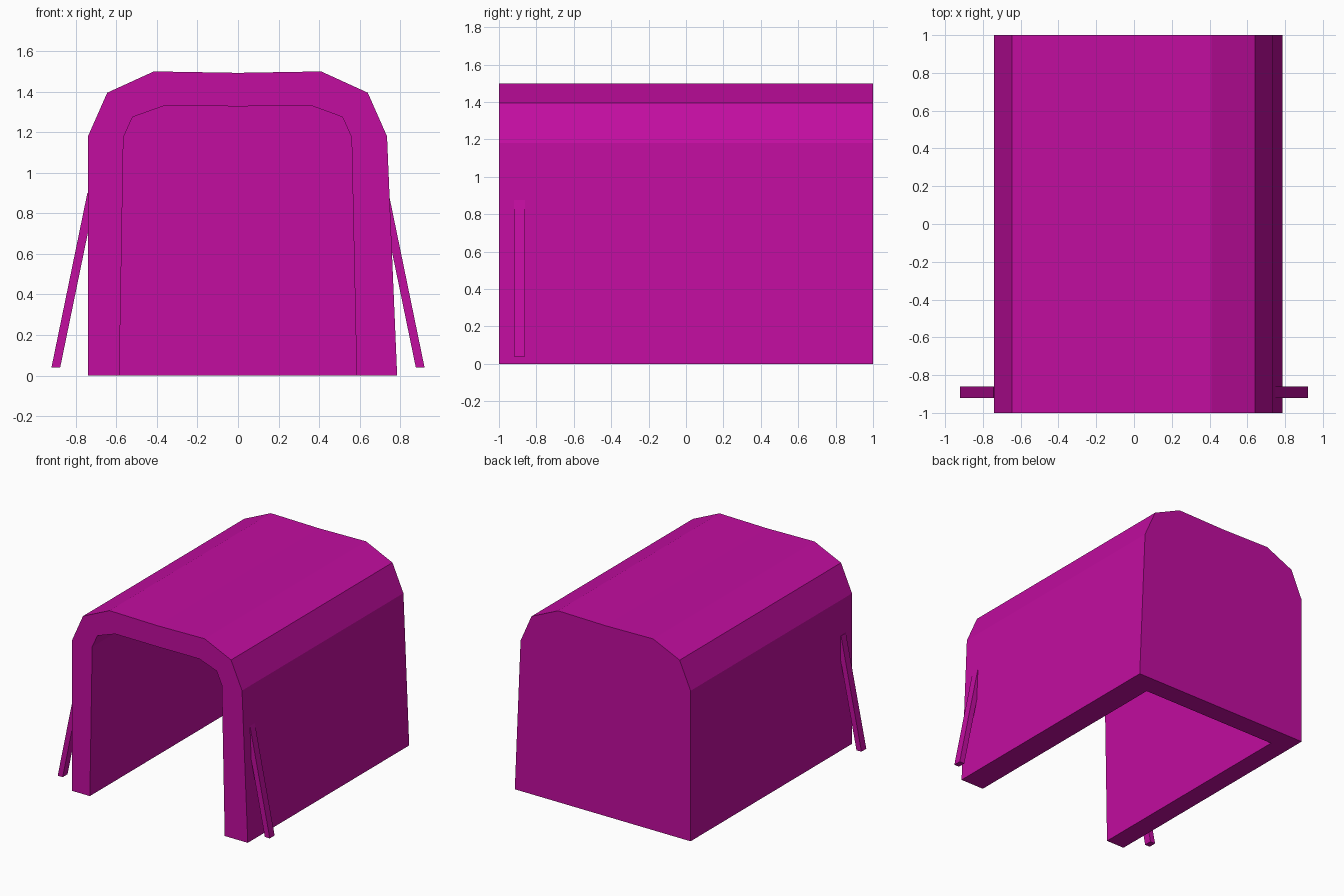
import bpy
import bmesh

if "Cube" in bpy.data.objects:
    bpy.data.objects.remove(bpy.data.objects["Cube"], do_unlink=True)

# One flat magenta for the whole shelter
magenta = bpy.data.materials.new("magenta")
magenta.use_nodes = True
colour = (0.54, 0.004, 0.35, 1)
magenta.diffuse_color = colour
magenta.node_tree.nodes["Principled BSDF"].inputs["Base Color"].default_value = colour


def finish(bm, name):
    bmesh.ops.recalc_face_normals(bm, faces=bm.faces)
    mesh = bpy.data.meshes.new(name)
    bm.to_mesh(mesh)
    bm.free()
    mesh.materials.append(magenta)
    obj = bpy.data.objects.new(name, mesh)
    bpy.context.collection.objects.link(obj)
    return obj


# Arch profiles in x and z, from one foot over the roof to the other
OUTER = [(-0.74, 0), (-0.74, 1.18), (-0.645, 1.395), (-0.415, 1.5), (0, 1.493),
         (0.41, 1.5), (0.64, 1.395), (0.735, 1.18), (0.785, 0)]
INNER = [(-0.585, 0), (-0.565, 1.175), (-0.52, 1.275), (-0.365, 1.33), (0, 1.328),
         (0.365, 1.33), (0.515, 1.275), (0.56, 1.175), (0.585, 0)]
FRONT, BACK, WALL = -1, 1, 0.16


def build_shell():
    bm = bmesh.new()

    def arch(profile, y):
        return [bm.verts.new((x, y, z)) for x, z in profile]

    outer_front, outer_back = arch(OUTER, FRONT), arch(OUTER, BACK)
    inner_front, inner_back = arch(INNER, FRONT), arch(INNER, BACK - WALL)

    # Outer skin, front rim and inner skin
    rows = [outer_back, outer_front, inner_front, inner_back]
    for a, b in zip(rows, rows[1:]):
        for i in range(len(a) - 1):
            bm.faces.new((a[i], a[i + 1], b[i + 1], b[i]))
    # Back wall, outside and inside
    bm.faces.new(outer_back)
    bm.faces.new(inner_back)
    # Underside of both side walls and of the back wall
    for end in (0, -1):
        bm.faces.new([row[end] for row in rows])
    bm.faces.new((outer_back[0], inner_back[0], inner_back[-1], outer_back[-1]))
    return finish(bm, "shelter_shell")


def build_pole(side, name):
    # Slanted pole with level ends, leaning against the side wall
    bm = bmesh.new()
    section = [(0.92, 0.04), (0.877, 0.04), (0.7, 0.9), (0.743, 0.9)]
    face = bm.faces.new([bm.verts.new((side * x, -0.92, z)) for x, z in section])
    grown = bmesh.ops.extrude_face_region(bm, geom=[face])
    verts = [v for v in grown["geom"] if isinstance(v, bmesh.types.BMVert)]
    bmesh.ops.translate(bm, verts=verts, vec=(0, 0.06, 0))
    return finish(bm, name)


build_shell()
build_pole(1, "left_pole")
build_pole(-1, "right_pole")
